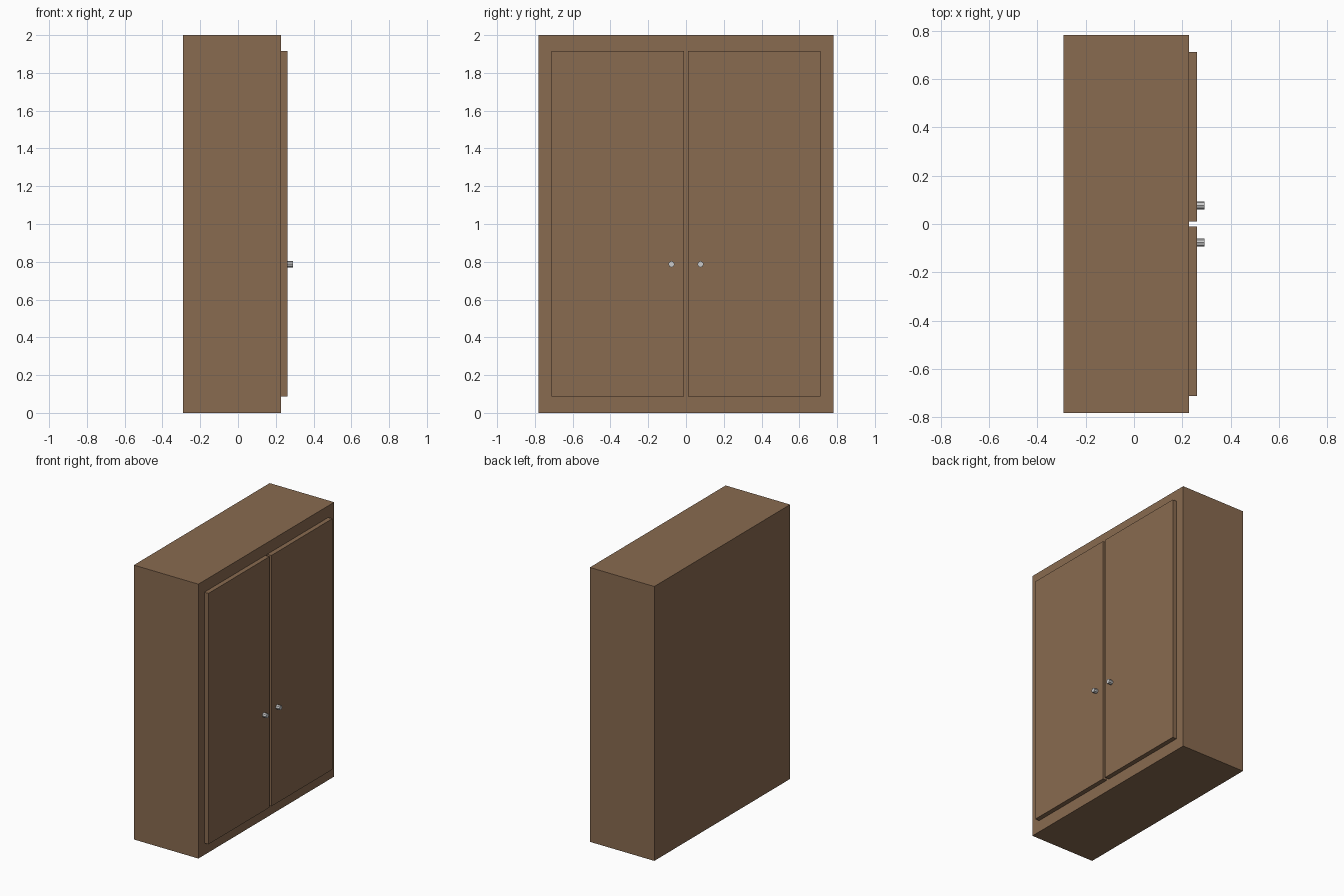
import bpy
from math import pi

if "Cube" in bpy.data.objects:
    bpy.data.objects.remove(bpy.data.objects["Cube"])

wood = bpy.data.materials.new("brown_wood")
wood.diffuse_color = (0.25, 0.145, 0.08, 1)
wood.use_nodes = True
wood.node_tree.nodes["Principled BSDF"].inputs["Base Color"].default_value = wood.diffuse_color


def box(name, lo, hi):
    """Flat-faced wooden box between two corners."""
    centre = [(a + b) / 2 for a, b in zip(lo, hi)]
    size = [b - a for a, b in zip(lo, hi)]
    bpy.ops.mesh.primitive_cube_add(size=1, location=centre)
    ob = bpy.context.object
    ob.name = name
    ob.scale = size
    bpy.ops.object.transform_apply(location=False, rotation=False, scale=True)
    ob.data.materials.append(wood)
    return ob


FRONT, DOOR, TIP = 0.228, 0.261, 0.292

# Cabinet body
box("cabinet_body", (-TIP, -0.782, 0), (FRONT, 0.782, 2))

for side, s in (("left", -1), ("right", 1)):
    # Door panel, standing proud of the body
    y0, y1 = sorted((s * 0.011, s * 0.713))
    box(side + "_door", (FRONT, y0, 0.086), (DOOR, y1, 1.915))
    # Grey round knob near the middle gap
    bpy.ops.mesh.primitive_cylinder_add(
        vertices=8, radius=0.0165, depth=TIP - DOOR,
        location=((TIP + DOOR) / 2, s * 0.077, 0.787), rotation=(0, pi / 2, 0))
    bpy.context.object.name = side + "_knob"
